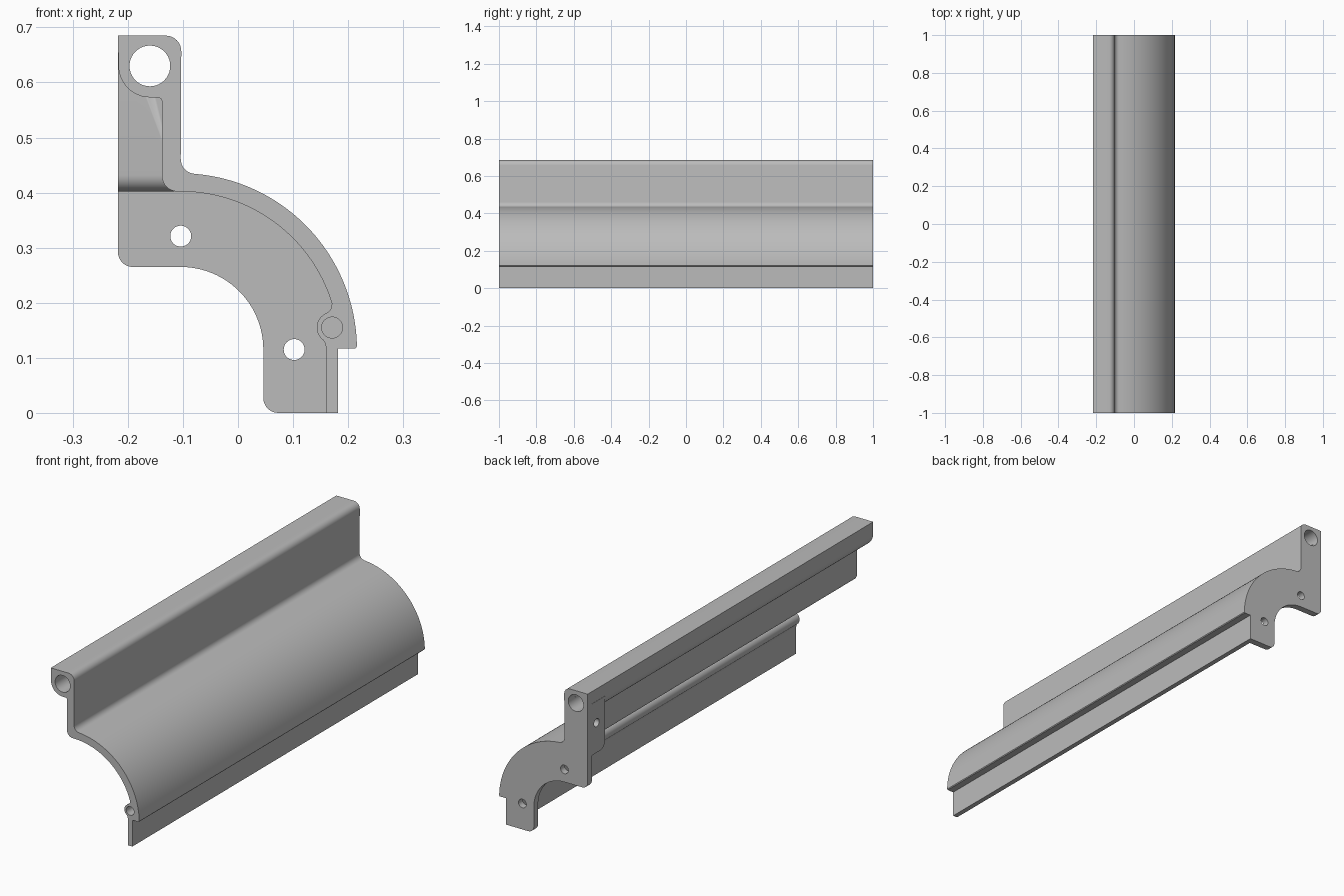
import bpy, bmesh, math

cube = bpy.data.objects.get("Cube")
if cube:
    bpy.data.objects.remove(cube, do_unlink=True)

grey = bpy.data.materials.new("satin_grey")
grey.use_nodes = True
colour = (0.5, 0.5, 0.5, 1)
grey.diffuse_color = colour
grey.node_tree.nodes["Principled BSDF"].inputs["Base Color"].default_value = colour


def arc(cx, cy, r, start, end, n=8):
    """Points on an arc, angles in degrees."""
    angles = [math.radians(start + (end - start) * i / n) for i in range(n + 1)]
    return [(cx + r * math.cos(a), cy + r * math.sin(a)) for a in angles]


def circle(cx, cy, r, n=40):
    return arc(cx, cy, r, 0, 360, n)[:-1]


def prism(name, loops, start, end, axis="y"):
    """Extrude an outline with holes along y (xz outline) or x (yz outline)."""
    curve = bpy.data.curves.new(name, "CURVE")
    curve.dimensions = "2D"
    curve.fill_mode = "BOTH"
    curve.extrude = (end - start) / 2
    for loop in loops:
        spline = curve.splines.new("POLY")
        spline.points.add(len(loop) - 1)
        for point, (u, v) in zip(spline.points, loop):
            point.co = (u, v, 0, 1)
        spline.use_cyclic_u = True
    obj = bpy.data.objects.new(name, curve)
    bpy.context.collection.objects.link(obj)
    middle = (start + end) / 2
    obj.location = (0, middle, 0) if axis == "y" else (middle, 0, 0)
    obj.rotation_euler = (math.pi / 2, 0, 0 if axis == "y" else math.pi / 2)
    bpy.ops.object.select_all(action="DESELECT")
    obj.select_set(True)
    bpy.context.view_layer.objects.active = obj
    bpy.ops.object.convert(target="MESH")
    obj = bpy.context.view_layer.objects.active
    # Weld caps to walls
    bm = bmesh.new()
    bm.from_mesh(obj.data)
    bmesh.ops.remove_doubles(bm, verts=bm.verts, dist=0.00002)
    bmesh.ops.recalc_face_normals(bm, faces=bm.faces)
    bm.to_mesh(obj.data)
    bm.free()
    obj.data.materials.clear()
    obj.data.materials.append(grey)
    bpy.ops.object.shade_smooth_by_angle(angle=math.radians(30))
    return obj


LEFT, PLATE, BACK = -0.218, 0.97, 1.0
AX, AZ = -0.104, 0.115          # centre of the curved hood
rod_hole = circle(-0.16, 0.63, 0.037)

# Outer skin, shared by the long extrusion and the end plate
outer = [(LEFT, 0.685)]
outer += arc(-0.131, 0.657, 0.028, 90, 0)
outer += arc(-0.077, 0.461, 0.027, 180, 270)
outer += arc(AX, AZ, 0.32, 84, 1, 40)
outer += [(0.213, 0.117), (0.182, 0.117), (0.182, 0)]

# Inner skin with screw boss and rod housing
inner = [(0.16, 0), (0.16, 0.119), (0.158, 0.127)]
inner += arc(0.171, 0.155, 0.028, 235, 118, 14)
inner += [(0.165, 0.184), (0.1695, 0.19)]
inner += arc(AX, AZ, 0.287, 17, 90, 40)
inner += arc(-0.11, 0.43, 0.028, 270, 180)
inner += arc(-0.146, 0.565, 0.008, 0, 90, 4)
inner += arc(-0.16, 0.63, 0.057, 270, 180, 12)
prism("curved_cover", [outer + inner, rod_hole, circle(0.171, 0.155, 0.019)],
      -BACK, PLATE)

# End plate closing the back
lower = arc(0.073, 0.027, 0.027, 270, 180)
lower += arc(AX, AZ, 0.15, 0, 90, 24)
lower += arc(LEFT + 0.027, 0.292, 0.027, 270, 180)
prism("end_plate", [outer + lower, rod_hole, circle(AX, 0.321, 0.019),
                    circle(0.102, AZ, 0.019)], PLATE, BACK)

# Mounting block beside the plate, with a blind side hole
outline = [(PLATE, 0.402), (PLATE, 0.63), (0.88, 0.63)]
outline += arc(0.91, 0.432, 0.03, 180, 270)
block = prism("mounting_block", [outline, circle(0.937, 0.535, 0.018)],
              LEFT, -0.115, "x")

# Clear the rod passage through the block
cutter = prism("rod_cutter", [rod_hole], 0.8, 1.1)
cutter.hide_render = True
cut = block.modifiers.new("rod_passage", "BOOLEAN")
cut.operation = "DIFFERENCE"
cut.solver = "EXACT"
cut.object = cutter
bpy.context.view_layer.objects.active = block
bpy.ops.object.modifier_apply(modifier=cut.name)
bpy.data.objects.remove(cutter, do_unlink=True)
